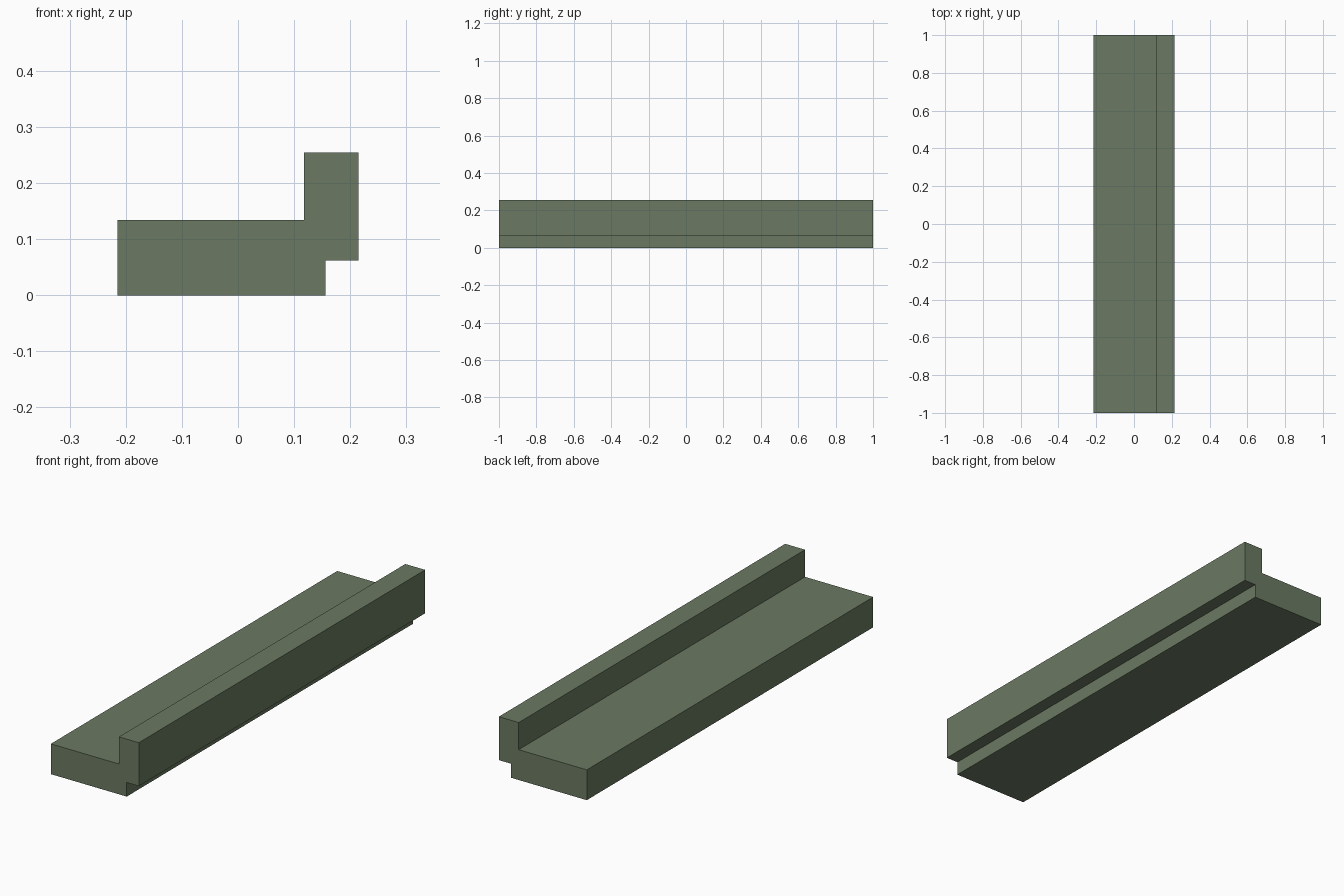
import bpy
import bmesh

cube = bpy.data.objects.get("Cube")
if cube:
    bpy.data.objects.remove(cube, do_unlink=True)

# Muted green used for the whole part
green = bpy.data.materials.new("muted_green")
green.use_nodes = True
colour = (0.145, 0.193, 0.122, 1.0)
green.diffuse_color = colour
green.node_tree.nodes["Principled BSDF"].inputs["Base Color"].default_value = colour

# Stepped cross-section: wide tread with a raised, overhanging lip
profile = [
    (-0.215, 0.0), (0.156, 0.0), (0.156, 0.062), (0.215, 0.062),
    (0.215, 0.254), (0.118, 0.254), (0.118, 0.134), (-0.215, 0.134),
]
length = 2.0

# Extrude the section from front to back
bm = bmesh.new()
section = bm.faces.new([bm.verts.new((x, -length / 2, z)) for x, z in profile])
result = bmesh.ops.extrude_face_region(bm, geom=[section], use_keep_orig=True)
moved = [v for v in result["geom"] if isinstance(v, bmesh.types.BMVert)]
bmesh.ops.translate(bm, verts=moved, vec=(0, length, 0))
bmesh.ops.recalc_face_normals(bm, faces=bm.faces)

mesh = bpy.data.meshes.new("stepped_rail")
bm.to_mesh(mesh)
bm.free()
mesh.materials.append(green)
rail = bpy.data.objects.new("stepped_rail", mesh)
bpy.context.collection.objects.link(rail)
